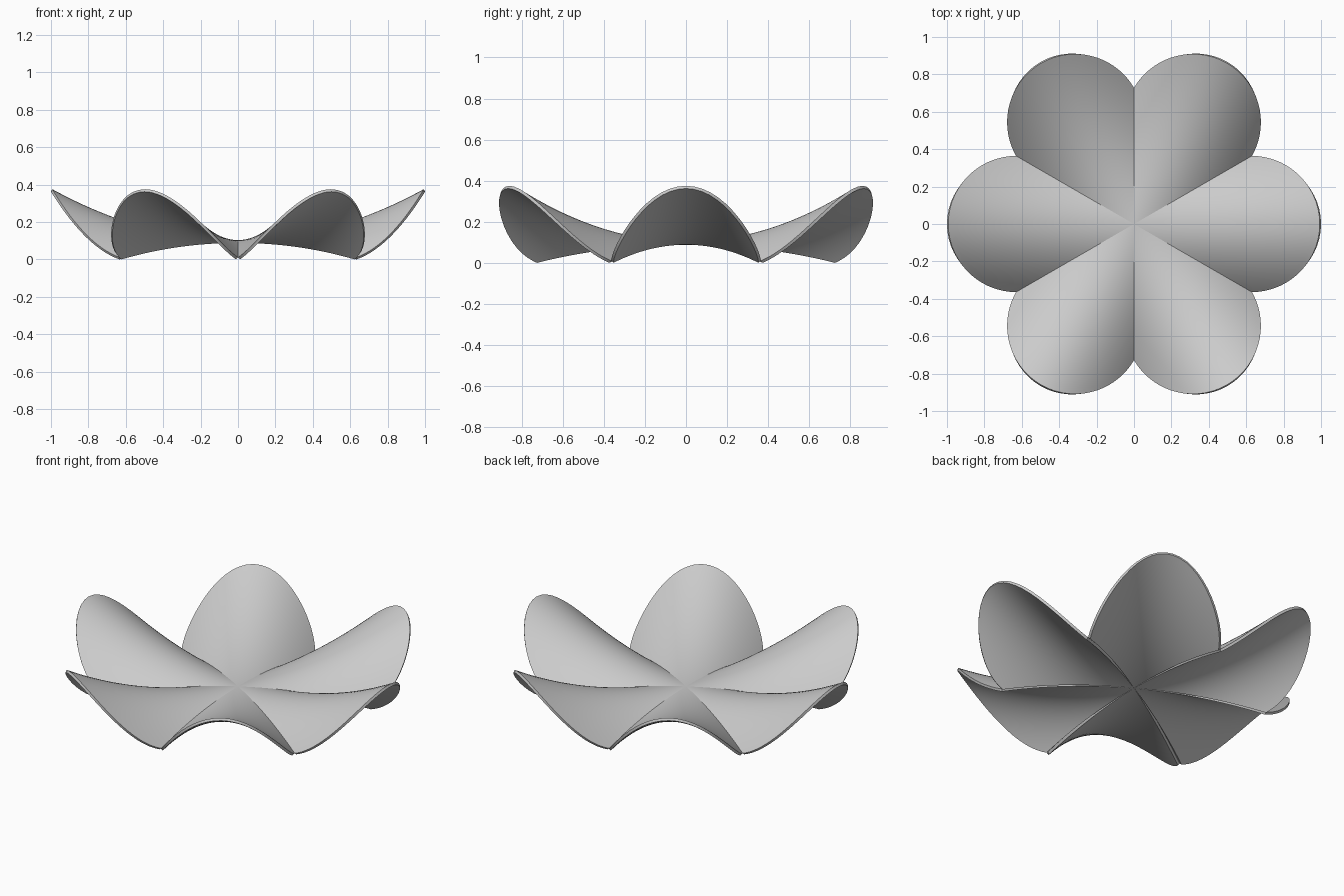
import bpy, bmesh
from math import sin, cos, sqrt, radians, pi

if "Cube" in bpy.data.objects:
    bpy.data.objects.remove(bpy.data.objects["Cube"])

N = 6                     # petals
C, R = 0.629, 0.364       # rim circle of each petal in plan
Z0, A, B = 0.100, 0.276, 1.53   # saddle: z = Z0 + A u^2 - B v^2
THICK = 0.015
RINGS, SEGS = 32, 40


def saddle(u, v):
    return (u, v, Z0 + A * u * u - B * v * v)


def petal(index):
    bm = bmesh.new()
    centre = bm.verts.new(saddle(0, 0))
    rows = []
    for j in range(SEGS + 1):
        # denser spacing towards the valleys
        t = radians(30) * sin(pi / 2 * (2 * j / SEGS - 1))
        rim = C * cos(t) + sqrt(R * R - (C * sin(t)) ** 2)
        rows.append([bm.verts.new(saddle(rim * i / RINGS * cos(t), rim * i / RINGS * sin(t)))
                     for i in range(1, RINGS + 1)])
    for a, b in zip(rows, rows[1:]):
        bm.faces.new((centre, a[0], b[0]))
        for i in range(RINGS - 1):
            bm.faces.new((a[i], a[i + 1], b[i + 1], b[i]))
    me = bpy.data.meshes.new("shell_petal")
    bm.to_mesh(me)
    bm.free()
    ob = bpy.data.objects.new(f"shell_petal_{index + 1}", me)
    bpy.context.collection.objects.link(ob)
    ob.rotation_euler.z = index * 2 * pi / N

    # thin shell, thickened downwards
    mod = ob.modifiers.new("thickness", "SOLIDIFY")
    mod.thickness = THICK
    mod.offset = -1
    bpy.ops.object.select_all(action='DESELECT')
    ob.select_set(True)
    bpy.context.view_layer.objects.active = ob
    bpy.ops.object.modifier_apply(modifier=mod.name)
    bpy.ops.object.shade_smooth_by_angle(angle=radians(35))
    return ob


petals = [petal(k) for k in range(N)]

# rest the shell on the ground
low = min(v.co.z for v in petals[0].data.vertices)
for ob in petals:
    ob.location.z = -low
